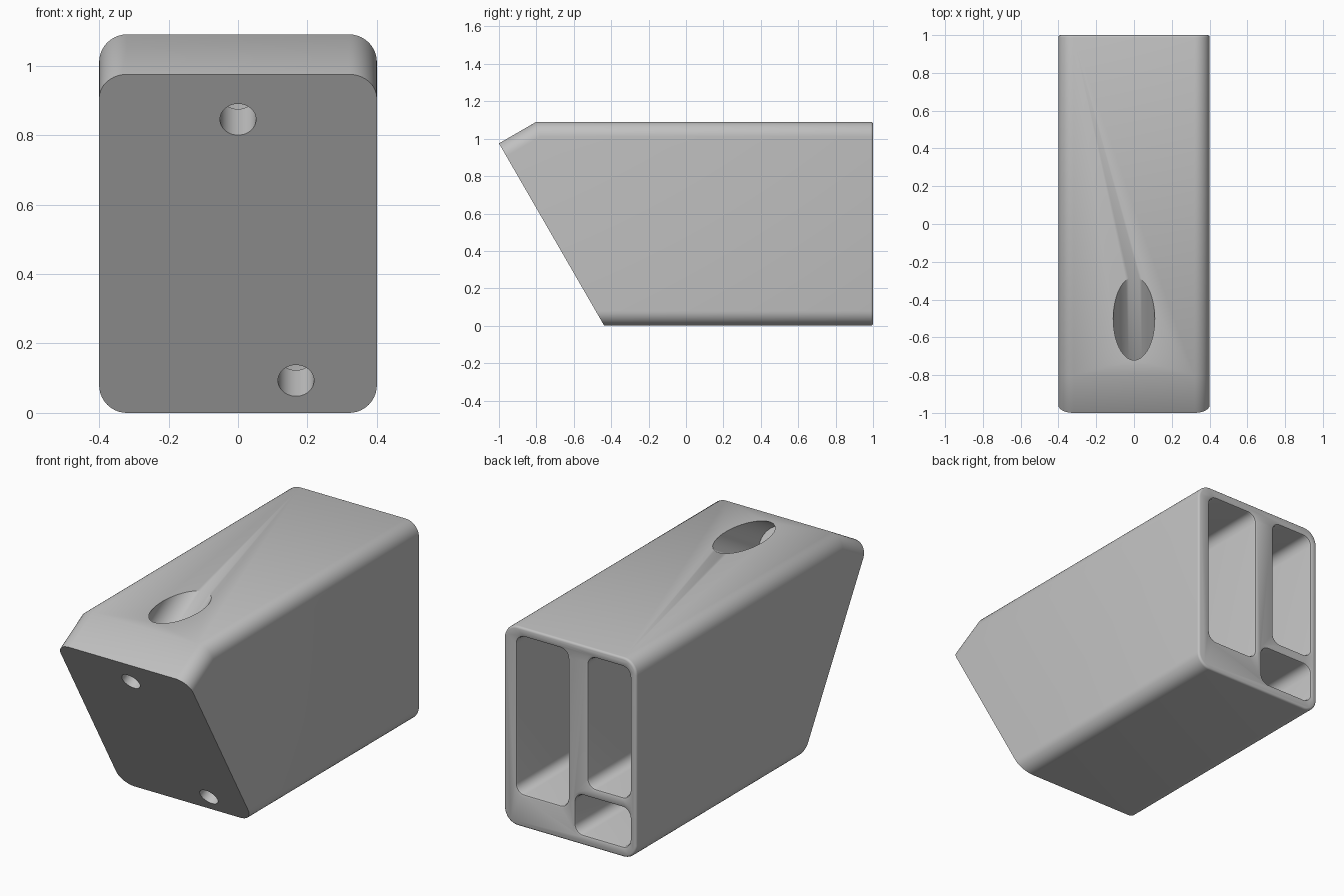
import bpy, bmesh, math
from mathutils import Vector, Matrix

if "Cube" in bpy.data.objects:
    bpy.data.objects.remove(bpy.data.objects["Cube"])

grey = bpy.data.materials.new("plain grey")
grey.diffuse_color = (0.53, 0.53, 0.53, 1)
grey.use_nodes = True
grey.node_tree.nodes["Principled BSDF"].inputs["Base Color"].default_value = grey.diffuse_color

TILT = math.radians(30)
AXIS = Vector((0, math.cos(TILT), math.sin(TILT)))   # runs into the slanted face
UP = Vector((0, -math.sin(TILT), math.cos(TILT)))    # runs up the slanted face
H = 1.09


def rounded(x0, x1, z0, z1, r, n=10):
    """Outline of a rounded rectangle."""
    pts = []
    for cx, cz, a in ((x1 - r, z1 - r, 0), (x0 + r, z1 - r, 90),
                      (x0 + r, z0 + r, 180), (x1 - r, z0 + r, 270)):
        for i in range(n + 1):
            t = math.radians(a + 90 * i / n)
            pts.append((cx + r * math.cos(t), cz + r * math.sin(t)))
    return pts


def loft(name, sections, origin=Vector(), axis=Vector((0, 1, 0)), up=Vector((0, 0, 1))):
    """Closed solid through (depth, outline) sections along an axis."""
    bm = bmesh.new()
    rings = [[bm.verts.new(origin + axis * d + up * v + Vector((u, 0, 0))) for u, v in pts]
             for d, pts in sections]
    n = len(rings[0])
    for a, b in zip(rings, rings[1:]):
        for i in range(n):
            bm.faces.new((a[i], a[(i + 1) % n], b[(i + 1) % n], b[i]))
    bm.faces.new(rings[0])
    bm.faces.new(rings[-1])
    bmesh.ops.recalc_face_normals(bm, faces=bm.faces)
    me = bpy.data.meshes.new(name)
    bm.to_mesh(me)
    bm.free()
    ob = bpy.data.objects.new(name, me)
    me.materials.append(grey)
    bpy.context.collection.objects.link(ob)
    return ob


def circle(r, n=48):
    return [(r * math.cos(2 * math.pi * i / n), r * math.sin(2 * math.pi * i / n))
            for i in range(n)]


# Main block with a softened rear rim
e = 0.012
rim = [(1 - e + e * math.sin(math.radians(a)), e - e * math.cos(math.radians(a)))
       for a in (0, 30, 60, 90)]
block = loft("bracket_block", [(-1.3, rounded(-.4, .4, 0, H, .08))] +
             [(y, rounded(-.4 + o, .4 - o, o, H - o, .08 - o)) for y, o in rim])

cutters = []


def apply(cutter, op):
    m = block.modifiers.new(cutter.name, 'BOOLEAN')
    m.object, m.operation, m.solver = cutter, op, 'EXACT'
    cutters.append(cutter)


# Slanted front: rounded prism standing square to the front face
apply(loft("front_slant", [(0, rounded(-.4, .4, -2.5, 0, .08)),
                           (3.5, rounded(-.4, .4, -2.5, 0, .08))],
           Vector((0, -1, .975)), AXIS, UP), 'INTERSECT')

# Rear pockets with flared mouths
for name, x0, x1, z0, z1 in (("tall_pocket", .015, .325, .18, 1.04),
                             ("narrow_pocket", -.36, -.108, .325, 1.04),
                             ("small_pocket", -.36, -.03, .055, .27)):
    f = .012
    apply(loft(name, [(-.25, rounded(x0, x1, z0, z1, .05)),
                      (1 - f, rounded(x0, x1, z0, z1, .05)),
                      (1 - f * .3, rounded(x0 - f * .3, x1 + f * .3, z0 - f * .3, z1 + f * .3, .05)),
                      (1, rounded(x0 - f, x1 + f, z0 - f, z1 + f, .05)),
                      (1.1, rounded(x0 - f, x1 + f, z0 - f, z1 + f, .05))]), 'DIFFERENCE')

# Stepped screw holes square to the front face
for name, x, z, length in (("upper_screw_hole", 0, .845, 1.0), ("lower_screw_hole", .167, .093, .5)):
    y = -1 + (.975 - z) * math.tan(TILT)
    apply(loft(name, [(-.1, circle(.052)), (.15, circle(.052)),
                      (.15, circle(.11)), (length, circle(.11))],
               Vector((x, y, z)), AXIS, UP), 'DIFFERENCE')

# Bake the cuts and remove the cutters
bpy.context.view_layer.update()
mesh = bpy.data.meshes.new_from_object(
    block.evaluated_get(bpy.context.evaluated_depsgraph_get()))
block.modifiers.clear()
block.data = mesh
mesh.materials.clear()
mesh.materials.append(grey)
for p in mesh.polygons:
    p.material_index = 0
for c in cutters:
    bpy.data.objects.remove(c)

# Smooth the rounded parts, keep the edges sharp
bpy.context.view_layer.objects.active = block
block.select_set(True)
bpy.ops.object.shade_smooth_by_angle(angle=math.radians(32))
